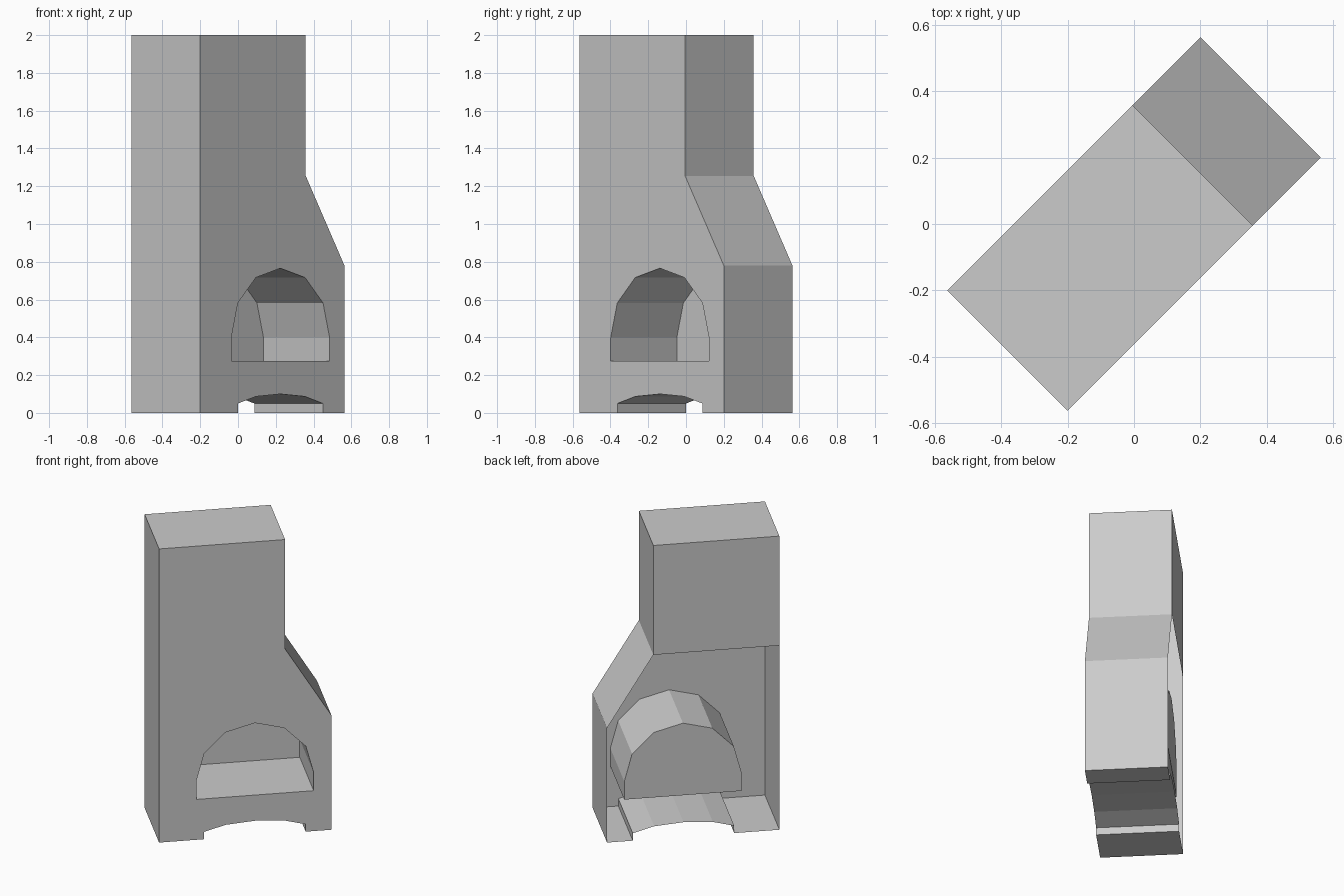
import bpy, bmesh
from math import sin, cos, radians, sqrt

if "Cube" in bpy.data.objects:
    bpy.data.objects.remove(bpy.data.objects["Cube"])

W, D = 0.54, 0.257            # half width, half depth before the 45 degree turn
C, R = 0.061, 0.368           # opening centre and radius
SHOULDER, NICHE_BACK = 1.255, 0.238

bm = bmesh.new()


def face(points, v):
    """Flat upright face from (u, z) points at depth v, turned 45 degrees."""
    return bm.faces.new([bm.verts.new(place(u, v, z)) for u, z in points])


def place(u, v, z):
    return ((u - v) / sqrt(2), (u + v) / sqrt(2), z)


def sweep(loop, v0, v1):
    """Walls joining a closed (u, z) loop from depth v0 to v1."""
    for (a, za), (b, zb) in zip(loop, loop[1:] + loop[:1]):
        bm.faces.new([bm.verts.new(place(*p)) for p in
                      ((a, v0, za), (b, v0, zb), (b, v1, zb), (a, v1, za))])


def mirror(points):
    return [(2 * C - u, z) for u, z in points]


# Half profiles: firebox arch (top to floor) and log channel (crown to ground)
arch_r = [(C + R * sin(radians(a)), 0.398 + R * cos(radians(a))) for a in (0, 30, 60, 90)]
arch_r += [(C + R, 0.275), (C, 0.275)]
channel_r = [(C, 0.1), (C + R * 0.5, 0.087), (C + 0.318, 0.05), (C + 0.318, 0)]
arch_l, channel_l = mirror(arch_r), mirror(channel_r)

# Outer silhouettes from the top centre down to the ground
right = [(C, 2), (0.25, 2), (0.25, SHOULDER), (W, 0.78), (W, 0)]
left = [(C, 2), (-W, 2), (-W, SHOULDER), (-W, 0)]

# Front plate in two halves around the openings
front = face(arch_r + channel_r + right[::-1], -D)
face(arch_l + channel_l + left[::-1], -D)

# Outer walls, underside and channel, full depth
sweep(right + channel_r[::-1] + channel_l[1:] + left[:0:-1], -D, D)

# Chimney back above the shoulder; the lower back stays open
face([(-W, SHOULDER), (0.25, SHOULDER), (0.25, 2), (C, 2), (-W, 2)], D)

# Firebox walls and back
niche = arch_r + arch_l[-2:0:-1]
sweep(niche, -D, NICHE_BACK)
face(niche, NICHE_BACK)

# Weld and orient so the front plate faces outward
bmesh.ops.remove_doubles(bm, verts=bm.verts[:], dist=0.0005)
bmesh.ops.recalc_face_normals(bm, faces=bm.faces[:])
bm.normal_update()
plate = max(bm.faces, key=lambda f: abs(f.normal.x - f.normal.y) * f.calc_area()
            * (f.calc_center_median().x > f.calc_center_median().y + 0.3))
if plate.normal.x < 0:
    bmesh.ops.reverse_faces(bm, faces=bm.faces[:])

mesh = bpy.data.meshes.new("fireplace")
bm.to_mesh(mesh)
bm.free()
bpy.context.collection.objects.link(bpy.data.objects.new("fireplace", mesh))
